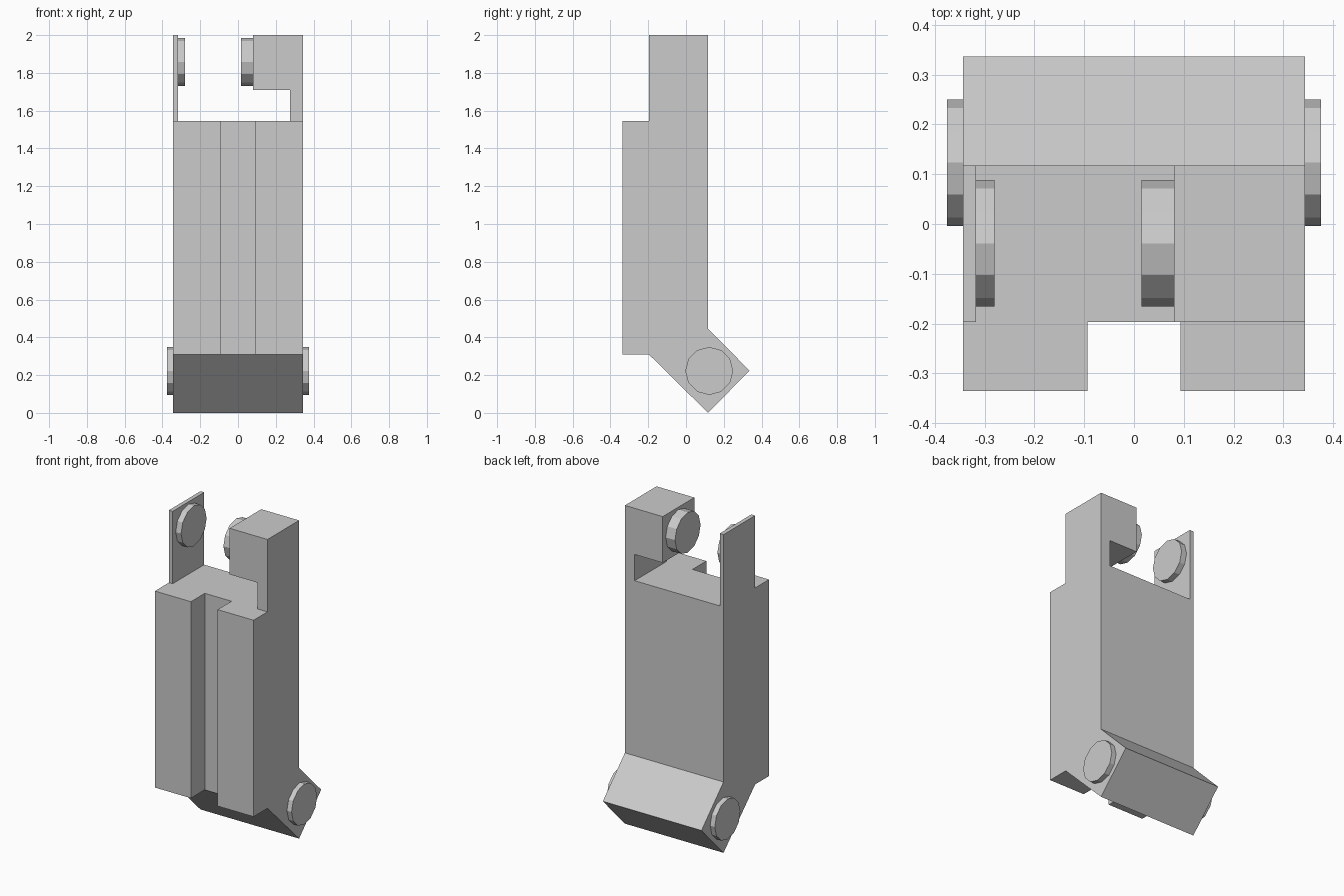
import bpy
import bmesh
from math import pi
from mathutils import Vector

if "Cube" in bpy.data.objects:
    bpy.data.objects.remove(bpy.data.objects["Cube"])


def prism(name, points, place, start, end):
    """Extrude a 2D outline from start to end; place maps (u, v, depth) to xyz."""
    bm = bmesh.new()
    face = bm.faces.new([bm.verts.new(place(u, v, start)) for u, v in points])
    ext = bmesh.ops.extrude_face_region(bm, geom=[face])
    moved = [g for g in ext["geom"] if isinstance(g, bmesh.types.BMVert)]
    shift = Vector(place(0, 0, end)) - Vector(place(0, 0, start))
    bmesh.ops.translate(bm, verts=moved, vec=shift)
    bmesh.ops.recalc_face_normals(bm, faces=bm.faces)
    mesh = bpy.data.meshes.new(name)
    bm.to_mesh(mesh)
    bm.free()
    obj = bpy.data.objects.new(name, mesh)
    bpy.context.collection.objects.link(obj)
    return obj


def rect(u0, u1, v0, v1):
    return [(u0, v0), (u1, v0), (u1, v1), (u0, v1)]


def along_x(u, v, d):
    return (d, u, v)


def along_y(u, v, d):
    return (u, d, v)


def disc(name, x0, x1, y, z):
    """Twelve-sided pivot disc with its axis along x."""
    bpy.ops.mesh.primitive_cylinder_add(
        vertices=12, radius=0.127, depth=x1 - x0,
        location=((x0 + x1) / 2, y, z), rotation=(0, pi / 2, 0))
    bpy.context.object.name = name


W = 0.343                     # half width
FRONT, BACK = -0.197, 0.117   # main slab depth
LOW, TOP = 0.31, 1.545        # rib bottom, body top

# Main slab with the angled foot block
prism("body", [(FRONT, TOP), (FRONT, LOW), (BACK, 0), (0.336, 0.224),
               (BACK, 0.445), (BACK, TOP)], along_x, -W, W)

# Front ribs either side of the groove
for side, s in (("left", -1), ("right", 1)):
    prism(f"front_rib_{side}", rect(-0.335, FRONT, LOW, TOP), along_x, s * 0.093, s * W)

# Thin upright plate and hooked arm on top
prism("top_plate", rect(-W, -0.317, TOP, 2), along_y, FRONT, BACK)
prism("top_arm", [(0.275, TOP), (W, TOP), (W, 2), (0.08, 2), (0.08, 1.71), (0.275, 1.71)],
      along_y, FRONT, BACK)

# Pivot discs: facing pair on top, outer pair on the foot
disc("top_disc_left", -0.317, -0.28, -0.039, 1.858)
disc("top_disc_right", 0.015, 0.08, -0.039, 1.858)
disc("foot_disc_left", -0.375, -W, 0.123, 0.222)
disc("foot_disc_right", W, 0.375, 0.123, 0.222)
